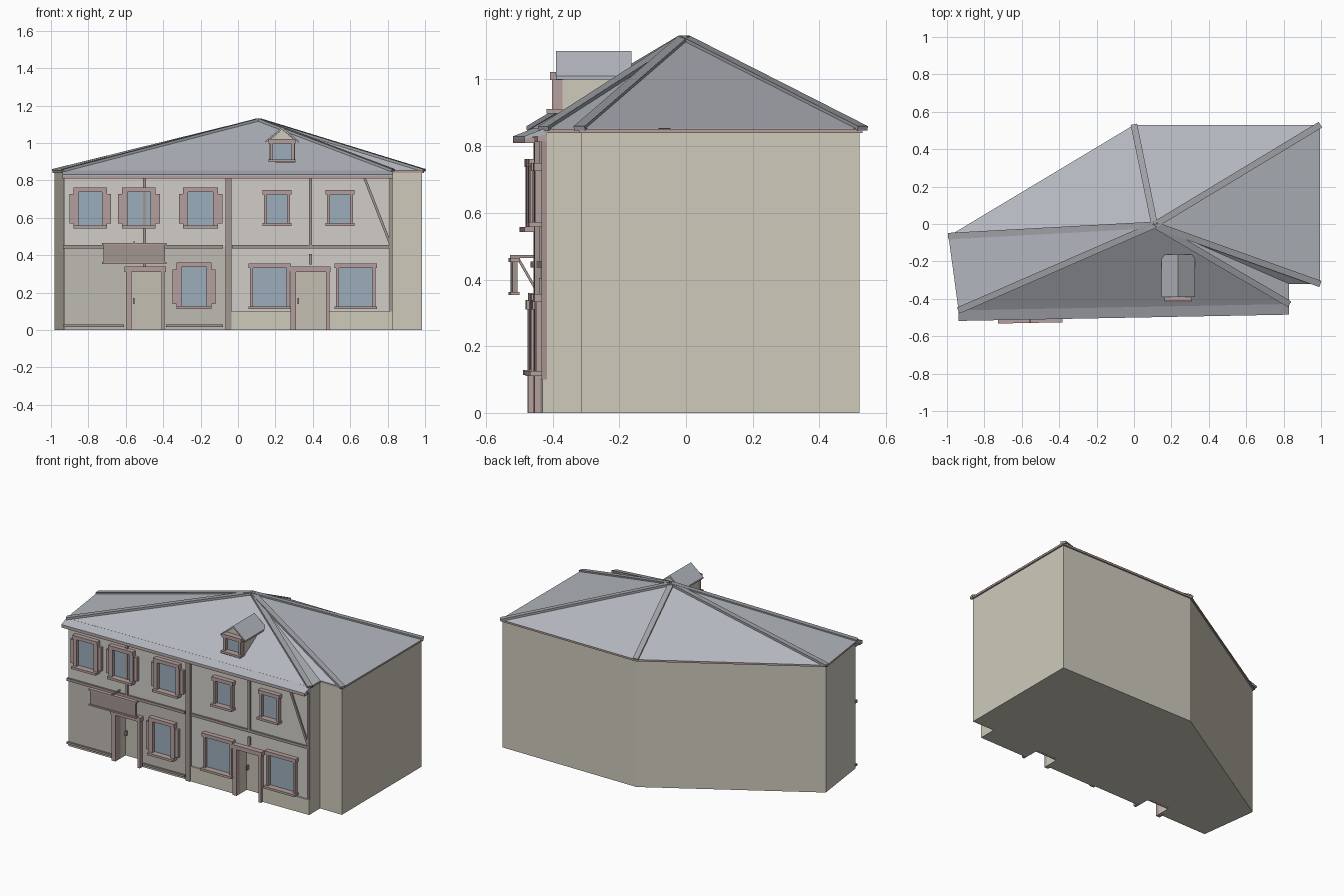
import bpy, bmesh
from mathutils import Vector

if "Cube" in bpy.data.objects:
    bpy.data.objects.remove(bpy.data.objects["Cube"])


def material(name, rgb):
    m = bpy.data.materials.new(name)
    m.diffuse_color = (*rgb, 1)
    m.use_nodes = True
    m.node_tree.nodes["Principled BSDF"].inputs["Base Color"].default_value = m.diffuse_color
    return m


WALL = material("stone", (0.62, 0.59, 0.50))
PLASTER = material("plaster", (0.64, 0.62, 0.58))
DARK = material("dark_plaster", (0.52, 0.50, 0.46))
ROOF = material("slate", (0.45, 0.47, 0.51))
HIP = material("hip_slate", (0.34, 0.35, 0.37))
TRIM = material("trim", (0.46, 0.35, 0.34))
BEAM = material("timber", (0.36, 0.30, 0.28))
GLASS = material("glass", (0.33, 0.42, 0.50))
DOOR = material("door", (0.55, 0.52, 0.45))


def mesh(name, verts, faces, mat):
    me = bpy.data.meshes.new(name)
    me.from_pydata([tuple(v) for v in verts], [], faces)
    bm = bmesh.new()
    bm.from_mesh(me)
    bmesh.ops.recalc_face_normals(bm, faces=bm.faces)
    bm.to_mesh(me)
    bm.free()
    ob = bpy.data.objects.new(name, me)
    bpy.context.collection.objects.link(ob)
    if mat:
        me.materials.append(mat)
    return ob


def loft(name, a, b, mat):
    """Closed solid between two matching polygons."""
    n = len(a)
    faces = [tuple(range(n)), tuple(range(n, 2 * n))]
    faces += [(i, (i + 1) % n, n + (i + 1) % n, n + i) for i in range(n)]
    return mesh(name, list(a) + list(b), faces, mat)


def front_y(x):
    """The street wall runs slightly askew."""
    return -0.45 + 0.019 * (x + 0.93)


def poly(name, pts, d0, d1, mat):
    """Polygon of (x, z) points raised from the street wall, d0 to d1 outward."""
    return loft(name, [(x, front_y(x) - d0, z) for x, z in pts],
                [(x, front_y(x) - d1, z) for x, z in pts], mat)


def slab(name, x0, x1, z0, z1, d0, d1, mat):
    return poly(name, [(x0, z0), (x1, z0), (x1, z1), (x0, z1)], d0, d1, mat)


def bar(name, p, q, w, h, mat):
    p, q = Vector(p), Vector(q)
    rot = (q - p).to_track_quat('Y', 'Z')
    corners = [rot @ Vector((sx * w / 2, 0, sz * h / 2))
               for sx, sz in ((-1, -1), (1, -1), (1, 1), (-1, 1))]
    return loft(name, [p + c for c in corners], [q + c for c in corners], mat)


# Walls and facade panels
plan = [(-0.98, -0.07), (0, 0.52), (0.985, 0.52), (0.985, -0.315),
        (0.825, -0.315), (0.825, front_y(0.825)), (-0.93, -0.45)]
body = loft("walls", [(x, y, 0) for x, y in plan], [(x, y, 0.85) for x, y in plan], WALL)
panels = [
    slab("upper_left_plaster", -0.93, -0.05, 0.445, 0.83, -0.004, 0.005, PLASTER),
    slab("upper_right_plaster", -0.05, 0.825, 0.445, 0.83, -0.004, 0.005, PLASTER),
    slab("lower_left_plaster", -0.93, -0.05, 0.0, 0.445, -0.004, 0.005, DARK),
    slab("lower_right_plaster", -0.05, 0.825, 0.1, 0.445, -0.004, 0.005, PLASTER),
    slab("plinth", -0.05, 0.825, 0.0, 0.1, -0.004, 0.014, WALL)]

# Door openings cut through wall and panels
DOORS = [(-0.57, -0.41), (0.31, 0.47)]
for x0, x1 in DOORS:
    cutter = slab("door_cutter", x0, x1, -0.05, 0.315, -0.09, 0.1, None)
    cutter.hide_render = True
    for ob in [body] + panels:
        mod = ob.modifiers.new("door", 'BOOLEAN')
        mod.operation, mod.object, mod.solver = 'DIFFERENCE', cutter, 'EXACT'
        bpy.context.view_layer.objects.active = ob
        bpy.ops.object.modifier_apply(modifier=mod.name)
    bpy.data.objects.remove(cutter)

# Doors with frames, leaves and handles
for x0, x1 in DOORS:
    slab("door_leaf", x0, x1, 0, 0.315, -0.089, -0.075, DOOR)
    slab("door_handle", x0 + 0.008, x0 + 0.016, 0.14, 0.17, -0.075, -0.055, BEAM)
    slab("door_jamb_left", x0 - 0.028, x0, 0, 0.315, -0.02, 0.032, TRIM)
    slab("door_jamb_right", x1, x1 + 0.018, 0, 0.315, -0.02, 0.032, TRIM)
    slab("door_lintel", x0 - 0.036, x1 + 0.024, 0.31, 0.338, 0, 0.038, TRIM)


def window(c, hw, z0, z1, side, cap, shutters):
    slab("window_glass", c - hw, c + hw, z0, z1, 0, 0.01, GLASS)
    out = hw + side
    for s in (-1, 1):
        xs = sorted((c + s * hw, c + s * out))
        slab("window_jamb", *xs, z0, z1, 0, 0.032, TRIM)
        if shutters:
            xs = sorted((c + s * out, c + s * (out + 0.023)))
            slab("window_shutter", *xs, z0 + 0.01, z1 - 0.012, 0, 0.025, TRIM)
    slab("window_lintel", c - out - cap, c + out + cap, z1, z1 + 0.024, 0, 0.036, TRIM)
    slab("window_sill", c - out - cap, c + out + cap, z0 - 0.015, z0, 0, 0.05, TRIM)


for c, hw, z0, z1 in ((-0.79, 0.062, 0.558, 0.738), (-0.53, 0.062, 0.558, 0.738),
                      (-0.2, 0.066, 0.558, 0.738), (-0.235, 0.066, 0.128, 0.336)):
    window(c, hw, z0, z1, 0.027, 0, True)
for c in (0.208, 0.545):
    window(c, 0.053, 0.572, 0.725, 0.016, 0.008, False)
for c in (0.17, 0.63):
    window(c, 0.09, 0.126, 0.332, 0.015, 0.008, False)

# Timber framing on the facade
TIMBERS = [(-0.935, -0.08, 0.436, 0.454), (-0.032, 0.825, 0.436, 0.454),
           (-0.935, -0.61, 0.016, 0.03), (-0.385, -0.08, 0.016, 0.03),
           (-0.508, -0.492, 0.454, 0.815), (0.38, 0.396, 0.454, 0.815),
           (0.38, 0.396, 0.35, 0.405), (0.81, 0.826, 0.1, 0.815),
           (-0.508, -0.492, 0.34, 0.436)]
for t in TIMBERS:
    slab("timber", *t, 0, 0.016, BEAM)
poly("diagonal_brace", [(0.67, 0.81), (0.685, 0.81), (0.822, 0.46), (0.807, 0.46)], 0, 0.014, BEAM)
slab("centre_post", -0.068, -0.036, 0, 0.83, 0, 0.022, BEAM)
slab("cornice", -0.935, 0.826, 0.812, 0.835, 0, 0.028, TRIM)

# Hanging board on two brackets
slab("board", -0.72, -0.39, 0.362, 0.455, 0.066, 0.08, BEAM)
slab("board_top_rail", -0.727, -0.383, 0.453, 0.464, 0.06, 0.086, TRIM)
slab("board_bottom_rail", -0.727, -0.383, 0.353, 0.363, 0.06, 0.086, TRIM)
for x in (-0.555,):
    y = front_y(x)
    bar("board_arm", (x, y, 0.469), (x, y - 0.085, 0.469), 0.01, 0.008, BEAM)
    bar("board_strut", (x, y - 0.06, 0.462), (x, y - 0.01, 0.375), 0.008, 0.008, BEAM)

# Hipped roof: low pyramid to one apex over the irregular plan
eave = [(-0.992, -0.065), (0, 0.53), (0.995, 0.53), (0.995, -0.32),
        (0.83, -0.32), (0.83, -0.428), (-0.938, -0.462)]
n = len(eave)
apex = Vector((0.11, -0.005, 1.125))
mesh("roof", [(x, y, 0.853) for x, y in eave] + [apex],
     [(i, (i + 1) % n, n) for i in range(n)] + [tuple(range(n))], ROOF)
loft("eave_fascia", [(x, y, 0.84) for x, y in eave], [(x, y, 0.852) for x, y in eave], TRIM)
for i, (x, y) in enumerate(eave):
    if i != 4:
        bar("hip_cap", (x, y, 0.853), apex, 0.035, 0.014, HIP)

# Sloping pent eave and gutter board along the street
profile = [(0.0, 0.835), (0.0, 0.856), (0.068, 0.83), (0.068, 0.822)]
loft("street_eave", *[[(x, front_y(x) - d, z) for d, z in profile] for x in (-0.938, 0.83)], ROOF)
slab("gutter_board", -0.938, 0.83, 0.81, 0.826, 0.036, 0.068, TRIM)

# Dormer
cx = 0.236
gable = [(-0.068, 0.87), (0.068, 0.87), (0.068, 1.015), (0, 1.072), (-0.068, 1.015)]
loft("dormer_walls", *[[(cx + x, y, z) for x, z in gable] for y in (-0.37, -0.17)], WALL)
for s in (-1, 1):
    prof = [(0, 1.085), (s * 0.09, 1.01), (s * 0.09, 1.0), (0, 1.072)]
    loft("dormer_roof", *[[(cx + x, y, z) for x, z in prof] for y in (-0.39, -0.163)], ROOF)


def dormer_box(name, x0, x1, z0, z1, depth, mat):
    rect = [(x0, z0), (x1, z0), (x1, z1), (x0, z1)]
    loft(name, *[[(cx + x, y, z) for x, z in rect] for y in (-0.365, -0.37 - depth)], mat)


dormer_box("dormer_glass", -0.05, 0.05, 0.91, 1.0, 0.008, GLASS)
dormer_box("dormer_jamb_left", -0.065, -0.048, 0.91, 1.0, 0.032, TRIM)
dormer_box("dormer_jamb_right", 0.048, 0.065, 0.91, 1.0, 0.032, TRIM)
dormer_box("dormer_lintel", -0.072, 0.072, 0.998, 1.022, 0.038, TRIM)
dormer_box("dormer_sill", -0.072, 0.072, 0.898, 0.912, 0.048, TRIM)
